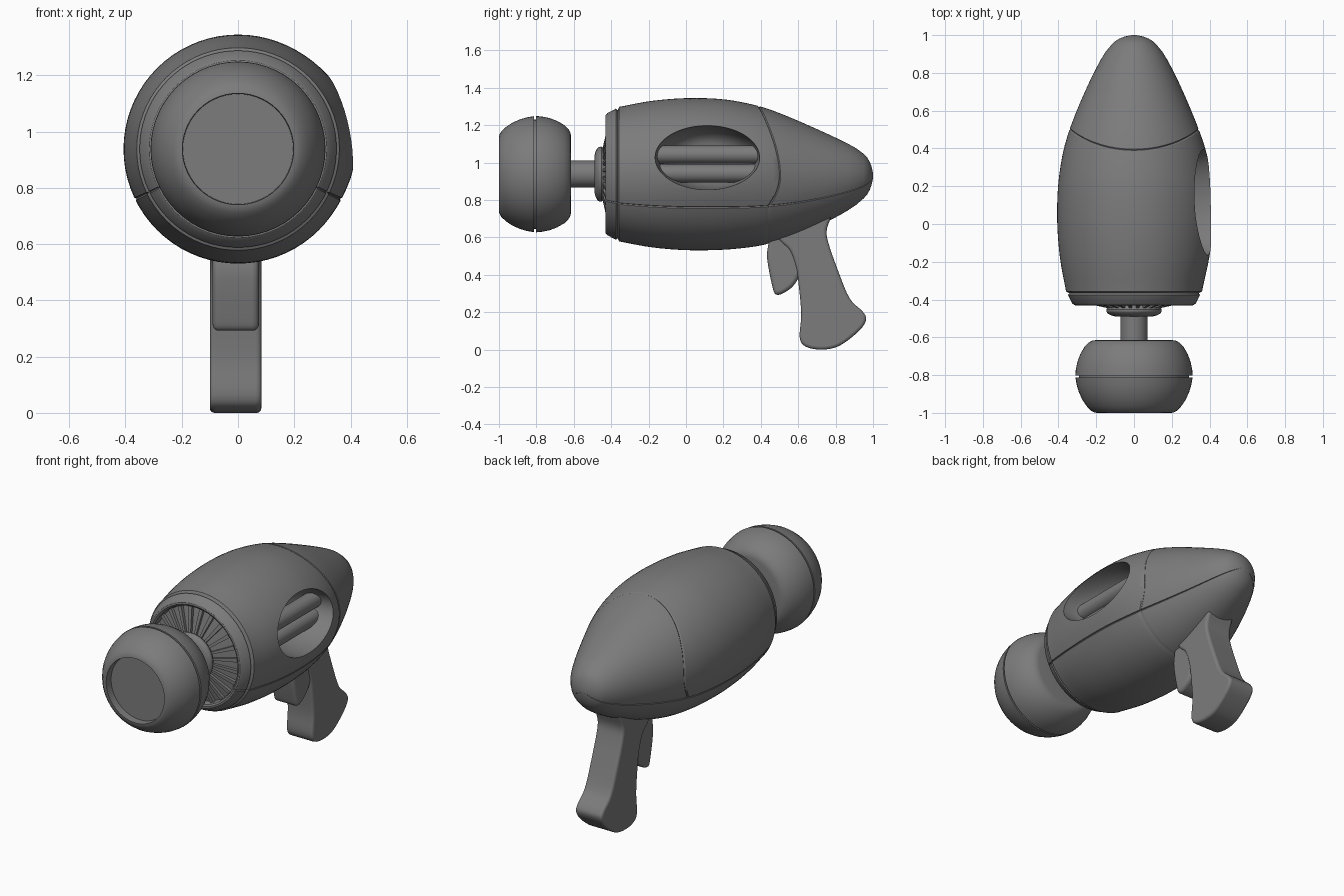
import bpy, bmesh, math
from mathutils import Vector

if "Cube" in bpy.data.objects:
    bpy.data.objects.remove(bpy.data.objects["Cube"])

CZ = 0.938  # height of the barrel axis

# dark grey finish shared by all parts
DARK = bpy.data.materials.new("dark_grey")
DARK.diffuse_color = (.2, .2, .2, 1)
DARK.use_nodes = True
DARK.node_tree.nodes["Principled BSDF"].inputs["Base Color"].default_value = DARK.diffuse_color


def finish(ob, angle=30):
    ob.data.materials.clear()
    ob.data.materials.append(DARK)
    bpy.ops.object.select_all(action='DESELECT')
    ob.select_set(True)
    bpy.context.view_layer.objects.active = ob
    bpy.ops.object.shade_smooth_by_angle(angle=math.radians(angle))


def make(name, bm):
    bmesh.ops.recalc_face_normals(bm, faces=bm.faces[:])
    me = bpy.data.meshes.new(name)
    bm.to_mesh(me)
    bm.free()
    ob = bpy.data.objects.new(name, me)
    bpy.context.collection.objects.link(ob)
    return ob


def skin(bm, rings):
    """Bridge rings of points and cap both ends."""
    vs = [[bm.verts.new(p) for p in ring] for ring in rings]
    n = len(vs[0])
    for a, b in zip(vs, vs[1:]):
        for i in range(n):
            j = (i + 1) % n
            bm.faces.new((a[i], a[j], b[j], b[i]))
    bm.faces.new(vs[0])
    bm.faces.new(vs[-1])


def lathe(name, prof, n=48):
    """Revolve (y, radius) pairs around the barrel axis."""
    bm = bmesh.new()
    skin(bm, [[(r * math.cos(2 * math.pi * i / n), y, CZ + r * math.sin(2 * math.pi * i / n))
               for i in range(n)] for y, r in prof])
    ob = make(name, bm)
    finish(ob)
    return ob


def curve_at(pts, x):
    """Smooth cubic interpolation through (x, value) points."""
    x = max(pts[0][0], min(pts[-1][0], x))
    k = max(i for i in range(len(pts) - 1) if pts[i][0] <= x)

    def slope(i):
        a, b = pts[max(i - 1, 0)], pts[min(i + 1, len(pts) - 1)]
        return (b[1] - a[1]) / (b[0] - a[0])
    (x0, v0), (x1, v1) = pts[k], pts[k + 1]
    h = x1 - x0
    t = (x - x0) / h
    return (v0 * (2*t**3 - 3*t*t + 1) + slope(k) * h * (t**3 - 2*t*t + t)
            + v1 * (3*t*t - 2*t**3) + slope(k + 1) * h * (t**3 - t*t))


def smooth_loop(pts, steps=4):
    """Closed Catmull-Rom loop."""
    out, n = [], len(pts)
    for i in range(n):
        p0, p1, p2, p3 = (Vector(pts[(i + k) % n]) for k in (-1, 0, 1, 2))
        for s in range(steps):
            t = s / steps
            out.append(0.5 * (2*p1 + (p2 - p0)*t + (2*p0 - 5*p1 + 4*p2 - p3)*t*t
                              + (3*p1 - p0 - 3*p2 + p3)*t**3))
    return out


def slab(name, pts, x0, x1, bevel):
    """Extrude a side profile (y, z) across x with rounded edges."""
    bm = bmesh.new()
    loop = smooth_loop(pts)
    skin(bm, [[(x, p.x, p.y) for p in loop] for x in (x0, x1)])
    ob = make(name, bm)
    m = ob.modifiers.new("round", 'BEVEL')
    m.width, m.segments, m.limit_method = bevel, 4, 'ANGLE'
    m.angle_limit = math.radians(50)
    finish(ob, 40)
    return ob


# body shell: revolved profile with panel grooves
RAD = [(-.355, .36), (-.2, .389), (-.05, .404), (.08, .407), (.2, .402), (.3, .39), (.4, .371),
       (.5, .341), (.6, .303), (.7, .26), (.8, .213), (.9, .158), (.95, .119)]
MID = [(-.43, CZ), (0, CZ), (.2, .936), (.4, .928), (.6, .92), (.8, .92), (1, .93)]
seams = [206, 334]
angles = [(a * 5, 0) for a in range(72) if all(abs(a * 5 - s) > 2.5 for s in seams)]
for s in seams:
    angles += [(s - .7, 0), (s, 1), (s + .7, 0)]
angles.sort()

# (position, radius or None for the curve, groove depth)
stations = [(-.385, .285, 0), (-.425, .295, 0), (-.431, .305, 0), (-.43, .315, 0), (-.42, .327, 0),
            (-.375, .35, 0), (-.366, .342, 0), (-.357, .36, 0)]
stations += [(-.34 + i * .04, None, 0) for i in range(20)]
stations += [(.444, None, 0), (.45, None, .005), (.456, None, 0)]
stations += [(.47 + i * .04, None, 0) for i in range(13)]
stations += [(.968, .1, 0), (.982, .076, 0), (.992, .05, 0), (.998, .024, 0), (1, .006, 0)]

rings = []
for t, r, cut in stations:
    ring = []
    for deg, groove in angles:
        c, s = math.cos(math.radians(deg)), math.sin(math.radians(deg))
        shift = .05 - .11 * s * s if s > 0 else max(.05 - .3 * s * s, -.01)
        y = t + shift * math.exp(-((t - .45) / .13) ** 2)
        rr = (curve_at(RAD, y) if r is None else r) - cut * (1 if s > -.45 else .3)
        rr -= groove * .006 * min(1, rr / .1)
        x, z = rr * c, curve_at(MID, y) + rr * s
        if x > 0:  # slight swell around the window
            d = ((y - .115) / .28) ** 2 + ((z - 1.028) / .173) ** 2
            x += .012 * math.exp(-(d / 1.7) ** 2)
        ring.append((x, y, z))
    rings.append(ring)
bm = bmesh.new()
skin(bm, rings)
body = make("body_shell", bm)

# oval window scooped into the right side
bm = bmesh.new()
skin(bm, [[(x, .115 + .28 * k * math.cos(i * math.pi / 32), 1.028 + .173 * k * math.sin(i * math.pi / 32))
           for i in range(64)]
          for x, k in ((.14, .45), (.16, .66), (.2, .82), (.26, .93), (.32, .98), (.38, 1), (.6, 1.02))])
cutter = make("window_cutter", bm)
cutter.hide_render = True
m = body.modifiers.new("window", 'BOOLEAN')
m.operation, m.object, m.solver = 'DIFFERENCE', cutter, 'EXACT'
bpy.context.view_layer.objects.active = body
bpy.ops.object.modifier_apply(modifier=m.name)
bpy.data.objects.remove(cutter)
finish(body)

# rods inside the window
for i, z in enumerate((1.043, .942)):
    bpy.ops.mesh.primitive_cylinder_add(vertices=32, radius=.049, depth=.55,
                                        location=(.25, .115, z), rotation=(math.pi / 2, 0, 0))
    bpy.context.object.name = f"window_rod_{i + 1}"
    finish(bpy.context.object)

# vent cone with radial fins at the front of the body
lathe("vent_cone", [(-.38, .288), (-.392, .288), (-.432, .13), (-.38, .13)])
bm = bmesh.new()
for i in range(24):
    a = (i + .5) * 2 * math.pi / 24
    u, w = Vector((math.cos(a), 0, math.sin(a))), Vector((-math.sin(a), 0, math.cos(a)))
    skin(bm, [[u * r + w * sx * hw + Vector((0, y, CZ)) for sx, y in
               ((-1, -.385), (1, -.385), (1, front), (-1, front))]
              for r, front, hw in ((.12, -.45, .006), (.29, -.412, .012))])
finish(make("vent_fins", bm))

# hub and neck
lathe("hub", [(-.42, .125), (-.44, .14), (-.452, .147), (-.464, .146), (-.475, .138),
              (-.484, .12), (-.489, .1), (-.489, .06)])
lathe("neck", [(-.48, .072), (-.64, .072)])

# muzzle bulb with a centre groove and a recessed front lens
lathe("muzzle", [(-.615, .06), (-.615, .205), (-.618, .222), (-.628, .24), (-.65, .262), (-.69, .285),
                 (-.73, .3), (-.77, .308), (-.802, .311), (-.802, .292), (-.812, .292), (-.812, .31),
                 (-.85, .304), (-.89, .292), (-.93, .274), (-.965, .25), (-.988, .228), (-.998, .21),
                 (-1, .198), (-.955, .196), (-.955, .05)], 56)

# grip and trigger
slab("grip", [(.45, .68), (.50, .585), (.555, .53), (.588, .44), (.602, .35), (.616, .19), (.608, .065),
              (.64, .016), (.725, 0), (.82, .02), (.925, .1), (.963, .16), (.943, .205),
              (.874, .275), (.81, .43), (.763, .565), (.752, .635), (.775, .71), (.79, .78), (.6, .78)],
     -.1, .083, .018)
slab("trigger", [(.46, .64), (.44, .56), (.434, .485), (.46, .345), (.48, .295), (.527, .305),
                 (.585, .355), (.625, .45), (.61, .56), (.55, .64)], -.09, .074, .025)
